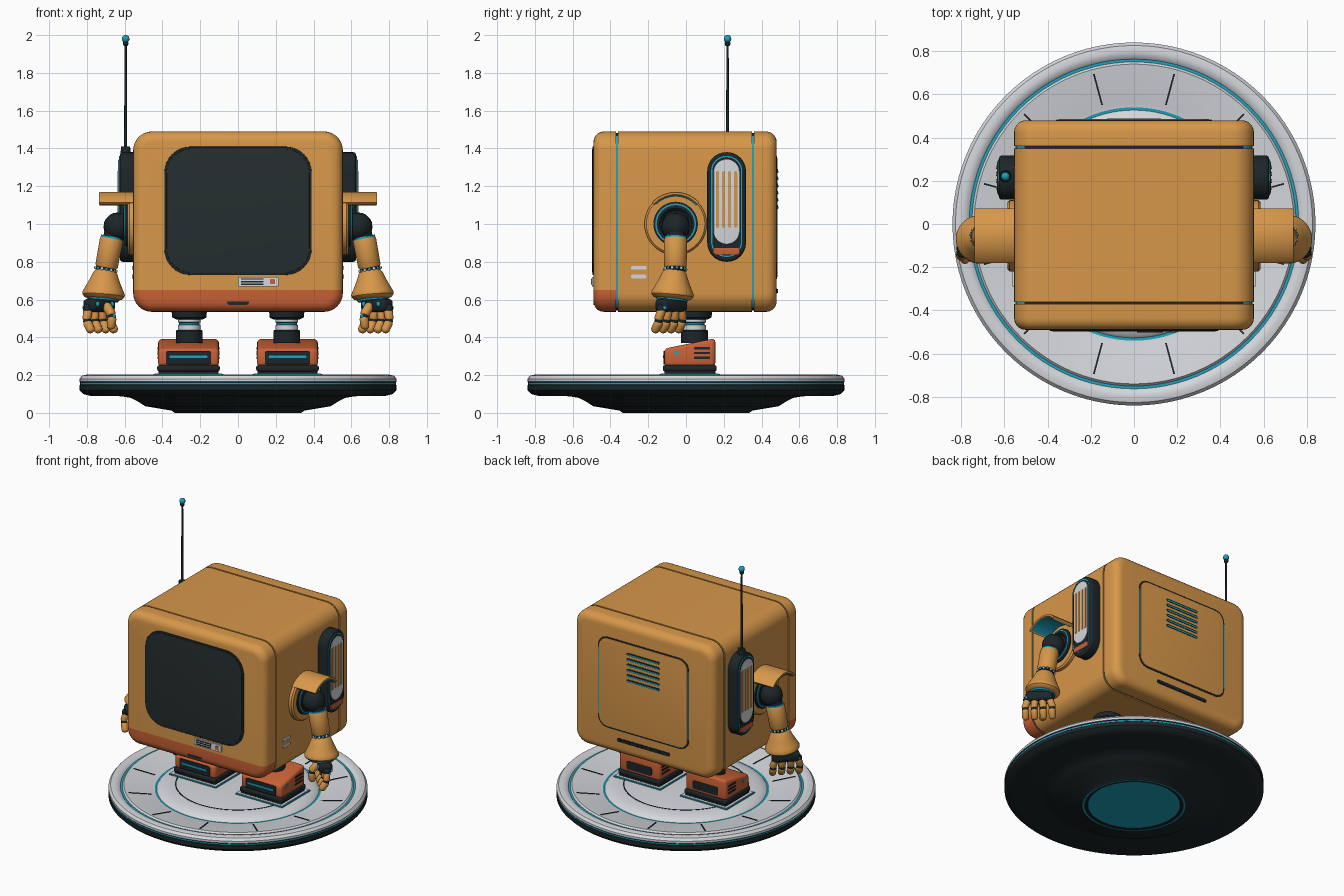
import bpy, bmesh
from math import pi, cos, sin, radians, hypot, atan
from mathutils import Matrix, Vector

if "Cube" in bpy.data.objects:
    bpy.data.objects.remove(bpy.data.objects["Cube"])


def material(name, rgb):
    m = bpy.data.materials.new(name)
    m.use_nodes = True
    m.diffuse_color = (*rgb, 1)
    m.node_tree.nodes["Principled BSDF"].inputs["Base Color"].default_value = (*rgb, 1)
    return m


AMBER = material("amber paint", (.68, .31, .068))
ORANGE = material("burnt orange", (.58, .12, .036))
DARK = material("dark rubber", (.012, .019, .022))
GLASS = material("screen glass", (.018, .027, .028))
WHITE = material("pale grey", (.66, .68, .71))
CYAN = material("cyan trim", (.013, .36, .52))

T = Matrix.Translation
FRONT = Matrix.Rotation(pi / 2, 4, 'X')
BACK = Matrix.Rotation(pi, 4, 'Z') @ FRONT
SIDE = Matrix.Rotation(pi / 2, 4, 'Z') @ FRONT
TO_X = Matrix.Rotation(pi / 2, 4, 'Y')


def at(x, y, z, rot=Matrix()):
    return T((x, y, z)) @ rot


def aim(a, b):
    return T(a) @ (Vector(b) - Vector(a)).to_track_quat('Z', 'Y').to_matrix().to_4x4()


def finish(name, bm, *mats, rule=None, mirror=False):
    bmesh.ops.recalc_face_normals(bm, faces=bm.faces)
    for f in bm.faces:
        f.smooth = True
        if rule:
            f.material_index = rule(f.calc_center_median(), f.normal)
    for e in bm.edges:
        e.smooth = e.calc_face_angle(0) < radians(35)
    me = bpy.data.meshes.new(name)
    bm.to_mesh(me)
    bm.free()
    for m in mats:
        me.materials.append(m)
    ob = bpy.data.objects.new(name, me)
    bpy.context.scene.collection.objects.link(ob)
    if mirror:
        ob.modifiers.new("mirror", 'MIRROR').use_mirror_merge = False
    return ob


def slab(w, h, t, r, M, bev=0):
    """Rounded rectangle extruded along local +Z, with optional rounded rims."""
    bm = bmesh.new()
    vs = []
    for k, (sx, sy) in enumerate([(1, 1), (-1, 1), (-1, -1), (1, -1)]):
        for j in range(9):
            a = (k + j / 8) * pi / 2
            vs.append(bm.verts.new((sx * (w / 2 - r) + r * cos(a), sy * (h / 2 - r) + r * sin(a), 0)))
    base = bm.faces.new(vs)
    top = bmesh.ops.extrude_face_region(bm, geom=[base])["geom"]
    bmesh.ops.translate(bm, verts=[v for v in top if isinstance(v, bmesh.types.BMVert)], vec=(0, 0, t))
    bmesh.ops.remove_doubles(bm, verts=bm.verts, dist=1e-5)
    if bev:
        rims = [e for e in bm.edges if abs(e.verts[0].co.z - e.verts[1].co.z) < 1e-6]
        bmesh.ops.bevel(bm, geom=rims, offset=bev, segments=5, profile=.5, affect='EDGES')
    bm.transform(M)
    return bm


def plate(name, w, h, t, r, M, mat, bev=0, mirror=False):
    return finish(name, slab(w, h, t, r, M, bev), mat, mirror=mirror)


def box(name, size, M, mat, r=.01, tweak=None, mirror=False):
    bm = bmesh.new()
    bmesh.ops.create_cube(bm, size=1)
    bm.transform(Matrix.Diagonal((*size, 1)))
    if tweak:
        tweak(bm)
    if r:
        bmesh.ops.bevel(bm, geom=bm.edges[:], offset=r, segments=3, profile=.5, affect='EDGES')
    bm.transform(M)
    return finish(name, bm, mat, mirror=mirror)


def lathe(name, prof, M, *mats, rule=None, steps=40, angle=2 * pi, closed=False, mirror=True):
    bm = bmesh.new()
    vs = [bm.verts.new((r, 0, z)) for r, z in prof]
    es = [bm.edges.new(p) for p in zip(vs, vs[1:] + vs[:1] if closed else vs[1:])]
    bmesh.ops.spin(bm, geom=vs + es, cent=(0, 0, 0), axis=(0, 0, 1), angle=angle, steps=steps)
    bmesh.ops.remove_doubles(bm, verts=bm.verts, dist=1e-5)
    if angle < 6:
        bmesh.ops.holes_fill(bm, edges=[e for e in bm.edges if e.is_boundary], sides=0)
    bm.transform(M)
    return finish(name, bm, *mats, rule=rule, mirror=mirror)


def rod(name, a, b, r1, r2, mat, mirror=True):
    n = (Vector(b) - Vector(a)).length
    return lathe(name, [(0, 0), (r1, 0), (r2, n), (0, n)], aim(a, b), mat, steps=28, mirror=mirror)


def capsule(name, a, b, r, mat, mirror=True, steps=16):
    n = (Vector(b) - Vector(a)).length
    arc = [(r * sin(i * pi / 10), -r * cos(i * pi / 10)) for i in range(11)]
    prof = [(x, z) if i < 6 else (x, z + n) for i, (x, z) in enumerate(arc)]
    return lathe(name, prof, aim(a, b), mat, steps=steps, mirror=mirror)


def ball(name, c, r, mat, mirror=True):
    return capsule(name, c, Vector(c) + Vector((0, 0, .001)), r, mat, mirror, 24)


# Round platform
def platform_rule(c, n):
    r = hypot(c.x, c.y)
    if c.z < .1:
        return 2 if r < .3 or .322 < r < .336 else 1
    if c.z < .164:
        return 2 if .149 < c.z < .161 else 1
    return 2 if .748 < r < .764 or .527 < r < .54 else 0


lathe("platform", [(0, .004), (.3, .004), (.305, 0), (.323, 0), (.336, 0), (.35, .012), (.49, .035), (.53, .06),
                   (.57, .08), (.62, .088), (.78, .09), (.82, .1), (.84, .12), (.84, .147), (.836, .15), (.836, .16),
                   (.84, .165), (.84, .18), (.826, .197), (.8, .203), (.775, .197), (.763, .186), (.75, .186),
                   (.74, .197), (.56, .17), (.54, .165), (.527, .165), (.515, .178), (.48, .19), (.43, .2), (0, .2)],
      Matrix(), WHITE, DARK, CYAN, rule=platform_rule, steps=96, mirror=False)
for k in range(12):
    M = Matrix.Rotation(radians(15 + 30 * k), 4, 'Z') @ at(.645, 0, .182, Matrix.Rotation(-atan(.15), 4, 'Y'))
    box("platform_mark", (.15, .008, .008), M, DARK, 0)
lathe("platform_inner_line", [(.4, .198), (.4, .202), (.408, .202), (.408, .198)], Matrix(), DARK,
      steps=72, closed=True, mirror=False)

# Body: three shells around a trim core
def shell(name, y0, y1):
    bm = slab(1.11, .955, .97, .1, at(0, .48, 1.0125, FRONT), .055)

    def cut(co, no, clear):
        bmesh.ops.bisect_plane(bm, geom=bm.verts[:] + bm.edges[:] + bm.faces[:], plane_co=co, plane_no=no,
                               clear_outer=clear)
    for y, d in ((y0, -1), (y1, 1)):
        cut((0, y, 0), (0, d, 0), True)
        bmesh.ops.holes_fill(bm, edges=[e for e in bm.edges if e.is_boundary], sides=0)
    if y0 < -.4:
        cut((0, 0, .65), (0, 0, 1), False)
    finish(name, bm, AMBER, ORANGE, rule=lambda c, n: int(y0 < -.4 and c.z < .65))


shell("front_shell", -.6, -.37)
shell("middle_shell", -.36, .35)
shell("back_shell", .361, .6)
finish("seam_core", slab(1.096, .941, .8, .095, at(0, .4, 1.0125, FRONT)), DARK, CYAN,
       rule=lambda c, n: int(abs(n.x) > .5))

# Screen and front details
plate("screen_bezel", .78, .68, .02, .14, at(0, -.475, 1.07, FRONT), DARK, .003)
plate("screen", .755, .655, .02, .13, at(0, -.478, 1.07, FRONT), GLASS, .002)
plate("control_plate", .215, .05, .02, .008, at(.108, -.478, .695, FRONT), WHITE)
for k in range(3):
    plate("control_stripe", .12, .007, .004, .002, at(.075, -.497, .681 + .014 * k, FRONT), DARK)
plate("control_button", .026, .026, .005, .005, at(.183, -.497, .695, FRONT), ORANGE)
plate("chin_slot", .115, .03, .03, .014, at(0, -.46, .587, FRONT), DARK)

# Back panel, vent and slot
plate("back_panel_groove", .72, .65, .01, .075, at(0, .472, 1.035, BACK), DARK)
plate("back_panel", .7, .63, .012, .067, at(0, .473, 1.035, BACK), AMBER, .003)
for s in (-1, 1):
    plate("back_trim", .007, .48, .01, .003, at(.355 * s, .4735, 1.035, BACK), CYAN)
for k in range(6):
    plate("vent_shadow", .26, .02, .004, .009, at(0, .483, 1.09 + .038 * k, BACK), DARK)
    plate("vent_slat", .25, .009, .006, .004, at(0, .483, 1.087 + .038 * k, BACK), CYAN)
plate("back_slot", .42, .026, .01, .012, at(0, .473, .645, BACK), DARK)
for k in range(12):
    box("slot_tooth", (.018, .008, .02), at(-.187 + .034 * k, .482, .645), DARK, 0)

# Side pods and side vents
py = .215
plate("pod", .205, .58, .1, .1, at(.525, py, 1.09, SIDE), DARK, .015, True)
plate("pod_trim", .165, .535, .1, .08, at(.529, py, 1.093, SIDE), CYAN, mirror=True)
plate("pod_inner", .152, .522, .1, .075, at(.531, py, 1.093, SIDE), DARK, mirror=True)
plate("pod_grille", .138, .45, .1, .068, at(.534, py, 1.118, SIDE), WHITE, .004, True)
for k in range(4):
    plate("pod_bar", .017, .3, .006, .008, at(.632, py - .048 + .032 * k, 1.13, SIDE), AMBER, mirror=True)
plate("pod_light", .14, .036, .1, .012, at(.534, py, .856, SIDE), ORANGE, .003, True)
for z in (.722, .768):
    plate("side_vent", .08, .02, .012, .006, at(.55, -.25, z, SIDE), WHITE, mirror=True)

# Antenna on the right pod
rod("antenna_base", (-.595, .22, 1.34), (-.595, .22, 1.41), .03, .024, DARK, False)
rod("antenna", (-.595, .22, 1.4), (-.595, .22, 1.97), .008, .006, DARK, False)
ball("antenna_collar", (-.595, .22, 1.955), .015, DARK, False)
ball("antenna_tip", (-.595, .22, 1.98), .02, CYAN, False)

# Shoulders
S = at(.55, -.055, 1, TO_X)
lathe("shoulder_disc", [(0, 0), (.165, 0), (.165, .025), (.155, .035), (.11, .035), (0, .03)], S, AMBER)
lathe("shoulder_socket", [(.118, .03), (.118, .043), (.085, .055), (.07, .04), (0, .04)], S, DARK)
lathe("shoulder_trim", [(.1, .03), (.1, .053), (.108, .053), (.108, .03)], S, CYAN, closed=True)
ball("shoulder_ball", (.637, -.055, .985), .075, DARK)
ARC = S @ Matrix.Rotation(radians(132), 4, 'Z')
lathe("shoulder_guard", [(.15, 0), (.15, .18), (.156, .187), (.167, .187), (.17, .18), (.17, 0)], ARC, AMBER,
      angle=radians(96), steps=20, closed=True)
lathe("guard_trim", [(.145, .03), (.145, .184), (.15, .184), (.15, .03)], ARC, CYAN,
      angle=radians(92), steps=20, closed=True)

# Arms
rod("upper_arm", (.645, -.055, .98), (.675, -.055, .88), .055, .052, DARK)
A = aim((.668, -.055, .925), (.7, -.057, .755))
lathe("sleeve", [(.045, .005), (.058, 0), (.062, .01), (.06, .15), (.05, .165), (0, .165)], A, AMBER)
lathe("sleeve_trim", [(.05, -.008), (.059, -.008), (.059, .003), (.05, .003)], A, CYAN, closed=True)
lathe("wrist_band", [(0, .16), (.054, .16), (.058, .168), (.054, .178), (0, .178)], A, DARK)
for k in range(14):
    a = k * pi / 7
    ball("band_stud", A @ Vector((.056 * cos(a), .056 * sin(a), .169)), .008, CYAN if k % 2 else WHITE)
C = aim((.702, -.06, .755), (.715, -.075, .59))
lathe("cuff", [(0, 0), (.052, 0), (.064, .015), (.08, .055), (.104, .105), (.113, .122), (.112, .135),
               (.1, .148), (.08, .155), (0, .155)], C, AMBER)
lathe("cuff_trim", [(.0, .15), (.085, .15), (.082, .163), (0, .163)], C, CYAN)

# Hands: four fingers in a diagonal row and a thumb facing forward and inward
H = Vector((.742, -.078, 0))
row = Vector((1, -1, 0)).normalized()
palm = Vector((-1, -1, 0)).normalized()


def point(u, v, z):
    return H + row * u + palm * v + Vector((0, 0, z))


box("palm", (.18, .09, .07), at(.735, -.078, .57, Matrix.Rotation(-pi / 4, 4, 'Z')), DARK, .025, mirror=True)
for i in (-1.5, -.5, .5, 1.5):
    u, v = i * .05, i * .058
    ball("knuckle", point(u, 0, .552), .026, DARK)
    ball("knuckle_stud", point(u, -.026, .556), .011, CYAN)
    capsule("finger_base", point(u, 0, .54), point(v, .005, .505), .024, AMBER)
    ball("finger_joint", point(v, .008, .485), .022, DARK)
    capsule("finger_tip", point(v, .012, .472), point(v, .03, .445), .024, AMBER)
for u in (-.06, .05):
    ball("palm_stud", point(u, .045, .575), .014, CYAN)
capsule("thumb_base", point(-.02, .05, .56), point(-.02, .075, .53), .026, AMBER)
ball("thumb_joint", point(-.02, .083, .51), .022, DARK)
ball("thumb_stud", point(-.02, .1, .512), .011, CYAN)
capsule("thumb_tip", point(-.02, .085, .495), point(-.02, .08, .465), .024, AMBER)

# Legs
lx, ly = .258, .045
L = at(lx, ly, 0)
lathe("hip", [(0, .55), (.095, .55), (.09, .505), (.07, .495), (0, .495)], L, DARK)
lathe("leg", [(0, .5), (.06, .5), (.06, .48), (.054, .477), (.054, .468), (.06, .465), (.06, .43), (0, .43)],
      L, WHITE, CYAN, rule=lambda c, n: int(.466 < c.z < .479))
lathe("ankle", [(0, .44), (.066, .44), (.071, .434), (.071, .37), (0, .37)], L, DARK)


# Feet
def slope(bm):
    for v in bm.verts:
        if v.co.z > 0 and v.co.y < 0:
            v.co.z -= .055


fx, fy = .262, .02
box("foot", (.322, .27, .15), at(fx, fy, .32), ORANGE, .02, slope, True)
box("sole", (.332, .285, .034), at(fx, fy, .236), DARK, .012, mirror=True)
box("sole_base", (.32, .27, .024), at(fx, fy, .214), DARK, .006, mirror=True)
box("foot_pad", (.37, .32, .008), at(fx, fy, .203), CYAN, 0, mirror=True)
box("foot_pad_top", (.355, .305, .008), at(fx, fy, .205), WHITE, 0, mirror=True)
plate("toe_panel", .24, .07, .012, .012, at(fx, -.108, .292, FRONT), DARK, .003, True)
plate("toe_light", .2, .012, .004, .004, at(fx, -.119, .297, FRONT), CYAN, mirror=True)
for side, rot in ((1, SIDE), (-1, Matrix.Rotation(pi, 4, 'Z') @ SIDE)):
    x = fx + side * .156
    for k in range(3):
        plate("foot_vent", .085, .012, .009, .004, at(x, .085, .292 + .025 * k, rot), DARK, mirror=True)
    plate("foot_stud", .024, .024, .009, .011, at(x, -.05, .317, rot), CYAN, mirror=True)
plate("heel_panel", .2, .06, .009, .012, at(fx, .148, .3, BACK), DARK, mirror=True)
